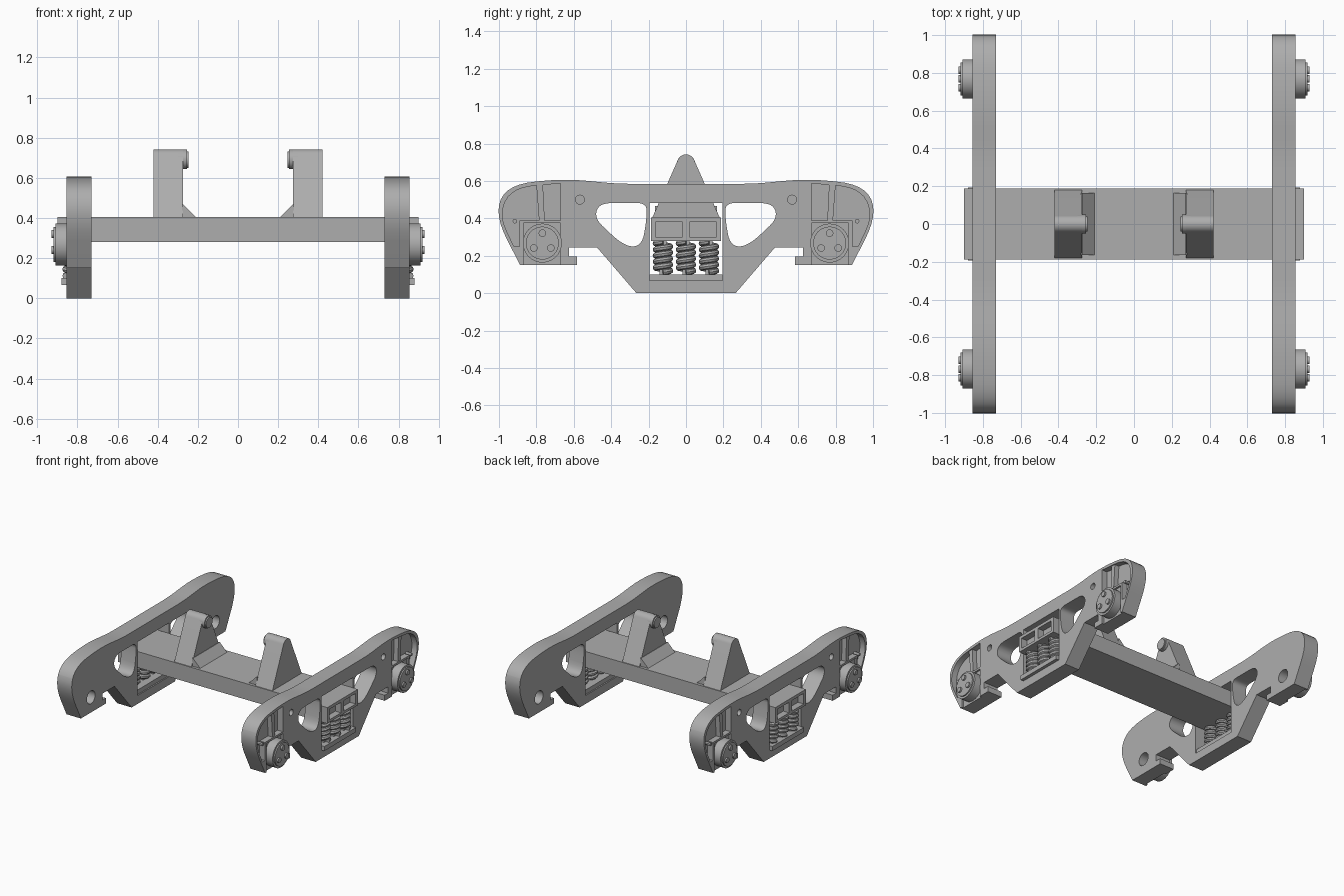
import bpy, bmesh
from math import sin, cos, pi, radians
from mathutils import Vector

cube = bpy.data.objects.get("Cube")
if cube:
    bpy.data.objects.remove(cube)

steel = bpy.data.materials.new("cast grey steel")
steel.use_nodes = True
grey = (0.42, 0.42, 0.42, 1)
steel.diffuse_color = grey
steel.node_tree.nodes["Principled BSDF"].inputs["Base Color"].default_value = grey


def rounded(corners, steps=6):
    """Turn (a, b, radius) corners into a filleted outline."""
    out = []
    n = len(corners)
    for i, (a, b, r) in enumerate(corners):
        p = Vector((a, b))
        if r == 0:
            out.append(p)
            continue
        ends = []
        for q in (corners[i - 1], corners[(i + 1) % n]):
            d = Vector(q[:2]) - p
            ends.append(p + d.normalized() * min(r, d.length * 0.49))
        for k in range(steps + 1):
            t = k / steps
            out.append(ends[0] * (1 - t) ** 2 + p * 2 * t * (1 - t) + ends[1] * t * t)
    return out


def circle(a, b, r, n=32):
    return [(a + r * cos(2 * pi * i / n), b + r * sin(2 * pi * i / n)) for i in range(n)]


def rect(a0, a1, b0, b1):
    return [(a0, b0), (a1, b0), (a1, b1), (a0, b1)]


def flip(pts, s):
    return [(s * p[0], p[1]) for p in pts]


def finish(ob, mirror):
    ob.data.materials.clear()
    ob.data.materials.append(steel)
    ob.data.shade_smooth()
    ob.data.set_sharp_from_angle(angle=radians(30))
    if mirror:
        ob.modifiers.new("mirror", "MIRROR")
    return ob


def prism(name, pts, lo, hi, axis="x", mirror=True):
    """Extrude a 2D outline along x (outline in y, z) or y (outline in x, z)."""
    bm = bmesh.new()
    place = (lambda p, h: (h, p[0], p[1])) if axis == "x" else (lambda p, h: (p[0], h, p[1]))
    rings = [[bm.verts.new(place(p, h)) for p in pts] for h in (lo, hi)]
    bm.faces.new(rings[0])
    bm.faces.new(rings[1])
    for i in range(len(pts)):
        j = (i + 1) % len(pts)
        bm.faces.new((rings[0][i], rings[0][j], rings[1][j], rings[1][i]))
    bmesh.ops.recalc_face_normals(bm, faces=bm.faces)
    mesh = bpy.data.meshes.new(name)
    bm.to_mesh(mesh)
    bm.free()
    ob = bpy.data.objects.new(name, mesh)
    bpy.context.collection.objects.link(ob)
    return finish(ob, mirror)


def cut(ob, pts, lo, hi):
    """Subtract an extruded outline and drop the cutter."""
    cutter = prism("cutter", pts, lo, hi, mirror=False)
    mod = ob.modifiers.new("cut", "BOOLEAN")
    mod.object, mod.operation, mod.solver = cutter, "DIFFERENCE", "EXACT"
    bpy.context.view_layer.objects.active = ob
    bpy.ops.object.modifier_apply(modifier=mod.name)
    bpy.data.objects.remove(cutter)


INNER, OUTER = 0.73, 0.855

# Side frame outline: one half, then its reflection
half = rounded([(0.37, 0.585, 0.08), (0.64, 0.612, 0.12), (0.955, 0.583, 0.16),
                (1.025, 0.42, 0.16), (0.888, 0.152, 0), (0.583, 0.152, 0),
                (0.583, 0.195, 0), (0.626, 0.195, 0), (0.626, 0.245, 0),
                (0.476, 0.245, 0), (0.265, 0, 0), (0, 0, 0), (0, 0.585, 0)])[:-2]
frame = prism("side_frame", half + flip(half, -1)[::-1], INNER, OUTER, mirror=False)

# Openings and recesses in the side frame
window = rounded([(0.21, 0.482, 0.05), (0.465, 0.482, 0.07), (0.49, 0.40, 0.06),
                  (0.33, 0.25, 0.09), (0.235, 0.25, 0.08), (0.21, 0.40, 0.08)])
pocket = rounded([(0.67, 0.587, 0), (0.93, 0.565, 0.14), (1.0, 0.42, 0.13),
                  (0.92, 0.25, 0), (0.89, 0.25, 0), (0.89, 0.39, 0), (0.67, 0.39, 0)])
cut(frame, rect(-0.195, 0.195, 0.065, 0.482), 0.6, 1)
for s in (-1, 1):
    cut(frame, flip(window, s), 0.6, 1)
    cut(frame, flip(pocket, s), OUTER - 0.045, 1)
    cut(frame, flip(rect(0.67, 0.87, 0.14, 0.375), s), OUTER - 0.015, 1)
    cut(frame, circle(s * 0.567, 0.5, 0.024, 20), OUTER - 0.04, 1)
    cut(frame, circle(s * 0.765, 0.27, 0.05), 0.6, OUTER - 0.05)
finish(frame, True)

# Bearing ends with covers, bolts and ribs
for s, tag in ((-1, "front"), (1, "back")):
    y, z = s * 0.768, 0.268
    prism(tag + "_bearing_cover", circle(y, z, 0.104, 40), OUTER - 0.04, 0.908)
    prism(tag + "_bearing_cap", circle(y, z, 0.088, 40), 0.9, 0.918)
    for i in range(3):
        a = pi / 2 + i * 2 * pi / 3
        prism(tag + "_bearing_bolt", circle(y + 0.053 * cos(a), z + 0.053 * sin(a), 0.02, 16),
              0.91, 0.93)
    prism(tag + "_frame_rib", flip([(0.755, 0.38), (0.785, 0.38), (0.80, 0.58), (0.765, 0.58)], s),
          OUTER - 0.05, OUTER - 0.008)
    prism(tag + "_pocket_pin", circle(s * 0.915, 0.385, 0.012, 12), OUTER - 0.05, OUTER)

# Cross beam with paired recesses in each end
beam = prism("cross_beam", rect(-0.187, 0.187, 0.28, 0.405), -0.9, 0.9, mirror=False)
for s in (-1, 1):
    for t in (-1, 1):
        x0, x1 = sorted((s * 0.85, s))
        cut(beam, flip(rect(0.018, 0.162, 0.3, 0.382), t), x0, x1)
finish(beam, False)

# Spring seat, and coil springs
prism("spring_seat", rect(-0.194, 0.194, 0.065, 0.1), INNER + 0.01, 0.88)


def spring(name, y):
    curve = bpy.data.curves.new(name, "CURVE")
    curve.dimensions = "3D"
    curve.bevel_depth, curve.bevel_resolution = 0.016, 2
    curve.use_fill_caps = True
    turns, per = 5, 20
    line = curve.splines.new("POLY")
    line.points.add(turns * per)
    for i, p in enumerate(line.points):
        a = 2 * pi * i / per
        p.co = (0.82 + 0.039 * cos(a), y + 0.039 * sin(a),
                0.112 + 0.162 * i / (turns * per), 1)
    temp = bpy.data.objects.new(name, curve)
    bpy.context.collection.objects.link(temp)
    mesh = bpy.data.meshes.new_from_object(temp.evaluated_get(bpy.context.evaluated_depsgraph_get()))
    bpy.data.objects.remove(temp)
    ob = bpy.data.objects.new(name, mesh)
    bpy.context.collection.objects.link(ob)
    finish(ob, True)


for i, where in enumerate(("front", "middle", "back")):
    y = (i - 1) * 0.123
    spring(where + "_coil_spring", y)
    prism(where + "_spring_core", circle(y, 0, 0.026, 20) and
          rect(y - 0.02, y + 0.02, 0.09, 0.285), 0.8, 0.84)

# Upright brackets with rounded tops, inward nubs and sloped feet
arc = [(0.047 * cos(a), 0.695 + 0.047 * sin(a)) for a in [radians(20 + 10 * k) for k in range(15)]]
prism("bracket", [(0.182, 0.4)] + arc + [(-0.182, 0.4)], 0.275, 0.422)
prism("bracket_nub", circle(0, 0.692, 0.049), 0.255, 0.3)
prism("bracket_nub_tip", circle(0, 0.69, 0.04), 0.246, 0.26)
prism("bracket_foot", [(0.205, 0.4), (0.28, 0.4), (0.28, 0.467), (0.272, 0.467)],
      -0.165, 0.165, axis="y")
